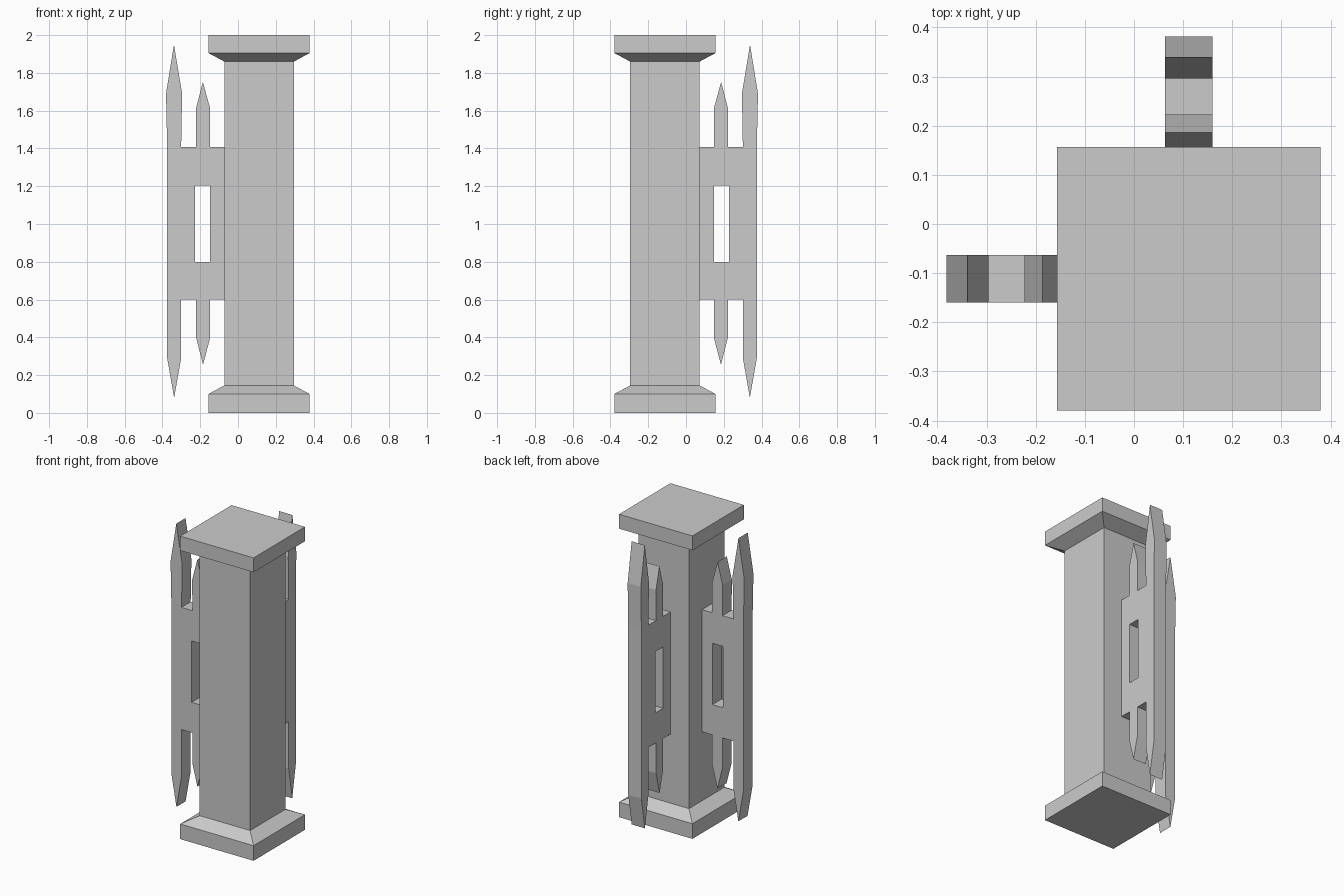
import bpy, bmesh, math

if "Cube" in bpy.data.objects:
    bpy.data.objects.remove(bpy.data.objects["Cube"])

C = 0.1115          # column axis sits at (C, -C)
THICK = 0.096       # fence thickness


def link(name, mesh):
    ob = bpy.data.objects.new(name, mesh)
    bpy.context.collection.objects.link(ob)
    return ob


# Square column with flared base and cap: (height, half width) rings
rings = [(0, .268), (.1, .268), (.145, .184), (1.86, .184), (1.905, .268), (2, .268)]
bm = bmesh.new()
loops = [[bm.verts.new((sx * h, sy * h, z)) for sx, sy in ((-1, -1), (1, -1), (1, 1), (-1, 1))]
         for z, h in rings]
for a, b in zip(loops, loops[1:]):
    for i in range(4):
        j = (i + 1) % 4
        bm.faces.new((a[i], a[j], b[j], b[i]))
bm.faces.new(loops[0][::-1])
bm.faces.new(loops[-1])
me = bpy.data.meshes.new("column")
bm.to_mesh(me)
bm.free()
link("column", me).location = (C, -C, 0)

# Fence silhouette (x, z) with two pointed pickets, plus a slot
outline = [(-.338, .08), (-.301, .29), (-.301, .6), (-.222, .6), (-.222, .4), (-.185, .255),
           (-.147, .4), (-.147, .6), (-.07, .6), (-.07, 1.407), (-.147, 1.407), (-.147, 1.61),
           (-.186, 1.752), (-.223, 1.61), (-.222, 1.407), (-.301, 1.407), (-.296, 1.69),
           (-.339, 1.95), (-.381, 1.69), (-.375, 1.407), (-.375, .29)]
slot = [(-.227, .8), (-.148, .8), (-.148, 1.205), (-.227, 1.205)]

cu = bpy.data.curves.new("fence_profile", 'CURVE')
cu.dimensions = '2D'
cu.fill_mode = 'BOTH'
cu.extrude = THICK / 2
for pts in (outline, slot):
    sp = cu.splines.new('POLY')
    sp.points.add(len(pts) - 1)
    for p, (x, z) in zip(sp.points, pts):
        p.co = (x, z, 0, 1)
    sp.use_cyclic_u = True
    sp.use_smooth = False

# Turn the profile into a mesh standing upright
tmp = link("fence_profile", cu)
bpy.context.view_layer.update()
deps = bpy.context.evaluated_depsgraph_get()
fence = bpy.data.meshes.new_from_object(tmp.evaluated_get(deps))
bpy.data.objects.remove(tmp)
bm = bmesh.new()
bm.from_mesh(fence)
bmesh.ops.remove_doubles(bm, verts=bm.verts, dist=1e-5)
bmesh.ops.recalc_face_normals(bm, faces=bm.faces)
for f in bm.faces:
    f.smooth = False
bm.to_mesh(fence)
bm.free()

# Left and back fence sections share the mesh
for name, loc, turn in (("left_fence", (0, -C, 0), 0), ("back_fence", (C, 0, 0), -math.pi / 2)):
    ob = link(name, fence)
    ob.location = loc
    ob.rotation_euler = (math.pi / 2, 0, turn)
